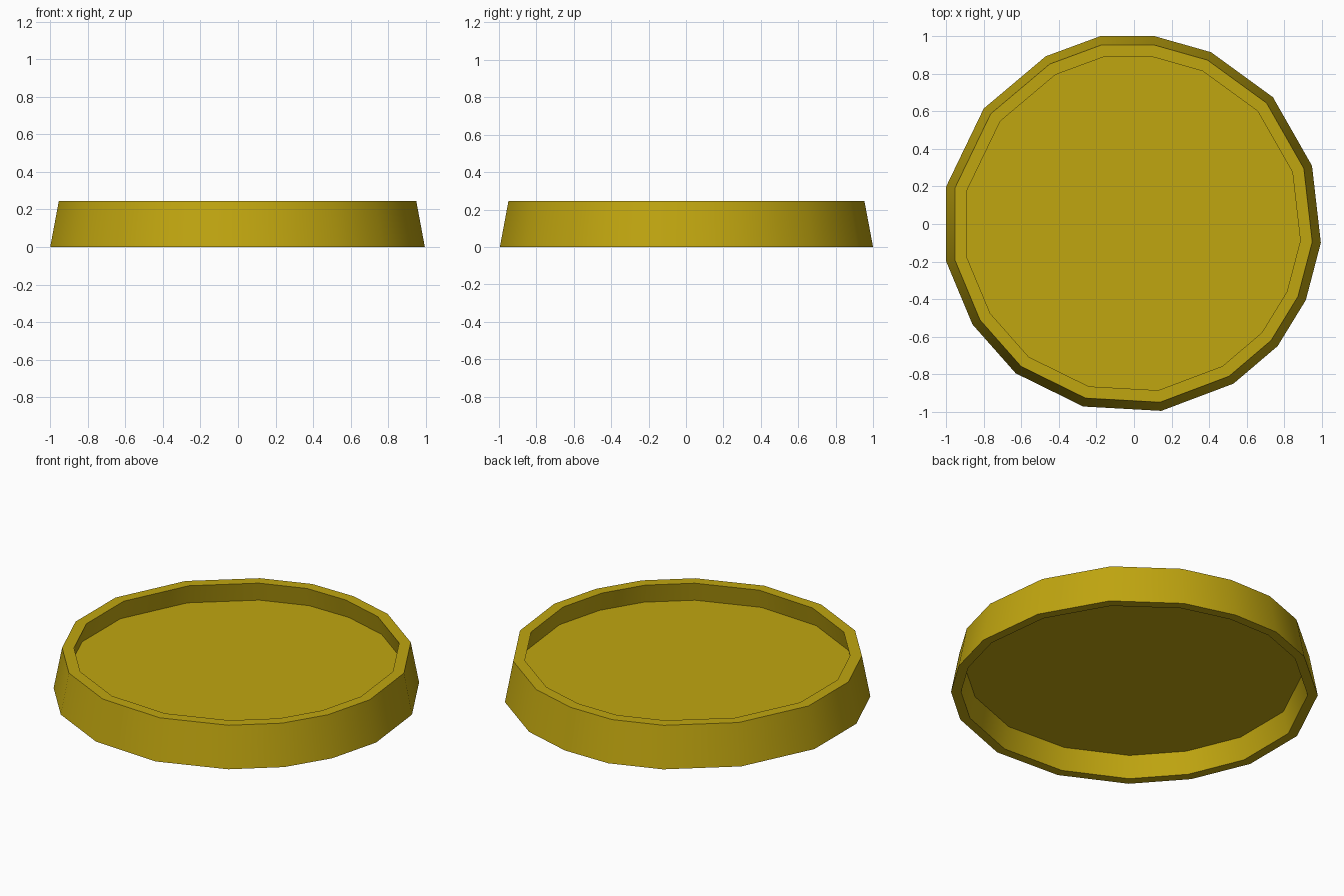
import bpy, math

if "Cube" in bpy.data.objects:
    bpy.data.objects.remove(bpy.data.objects["Cube"])

# Irregular 17-sided outline at ground level
OUTLINE = [(-0.18, 1.0), (0.11, 1.0), (0.41, 0.915), (0.74, 0.675), (0.948, 0.31),
           (0.995, -0.10), (0.915, -0.405), (0.765, -0.65), (0.53, -0.85),
           (0.145, -0.995), (-0.27, -0.972), (-0.63, -0.795), (-0.86, -0.535),
           (-1.0, -0.20), (-1.0, 0.20), (-0.80, 0.615), (-0.47, 0.893)][::-1]
N = len(OUTLINE)
HEIGHT, FLOOR_Z = 0.245, 0.13
BOTTOM_IN, TOP_OUT, TOP_IN = 0.945, 0.954, 0.89

mat = bpy.data.materials.new("mustard")
mat.diffuse_color = (0.53, 0.38, 0.005, 1)
mat.use_nodes = True
mat.node_tree.nodes["Principled BSDF"].inputs["Base Color"].default_value = mat.diffuse_color


def ring(scale, z):
    return [(x * scale, y * scale, z) for x, y in OUTLINE]


def make(name, verts, faces):
    mesh = bpy.data.meshes.new(name)
    mesh.from_pydata(verts, [], faces)
    mesh.materials.append(mat)
    obj = bpy.data.objects.new(name, mesh)
    bpy.context.collection.objects.link(obj)
    bpy.ops.object.select_all(action='DESELECT')
    obj.select_set(True)
    bpy.context.view_layer.objects.active = obj
    bpy.ops.object.shade_smooth_by_angle(angle=math.radians(40))
    return obj


# Tapered rim: closed four-sided section swept round the outline
section = [(1, 0), (TOP_OUT, HEIGHT), (TOP_IN, HEIGHT), (BOTTOM_IN, 0)]
verts = [v for s, z in section for v in ring(s, z)]
faces = []
for k in range(4):
    a, b = k * N, (k + 1) % 4 * N
    for i in range(N):
        j = (i + 1) % N
        faces.append((a + i, a + j, b + j, b + i))
make("rim", verts, faces)

# Floor panel set half way up inside the rim
floor_scale = BOTTOM_IN + (TOP_IN - BOTTOM_IN) * FLOOR_Z / HEIGHT
make("floor_panel", ring(floor_scale, FLOOR_Z), [tuple(range(N))])
